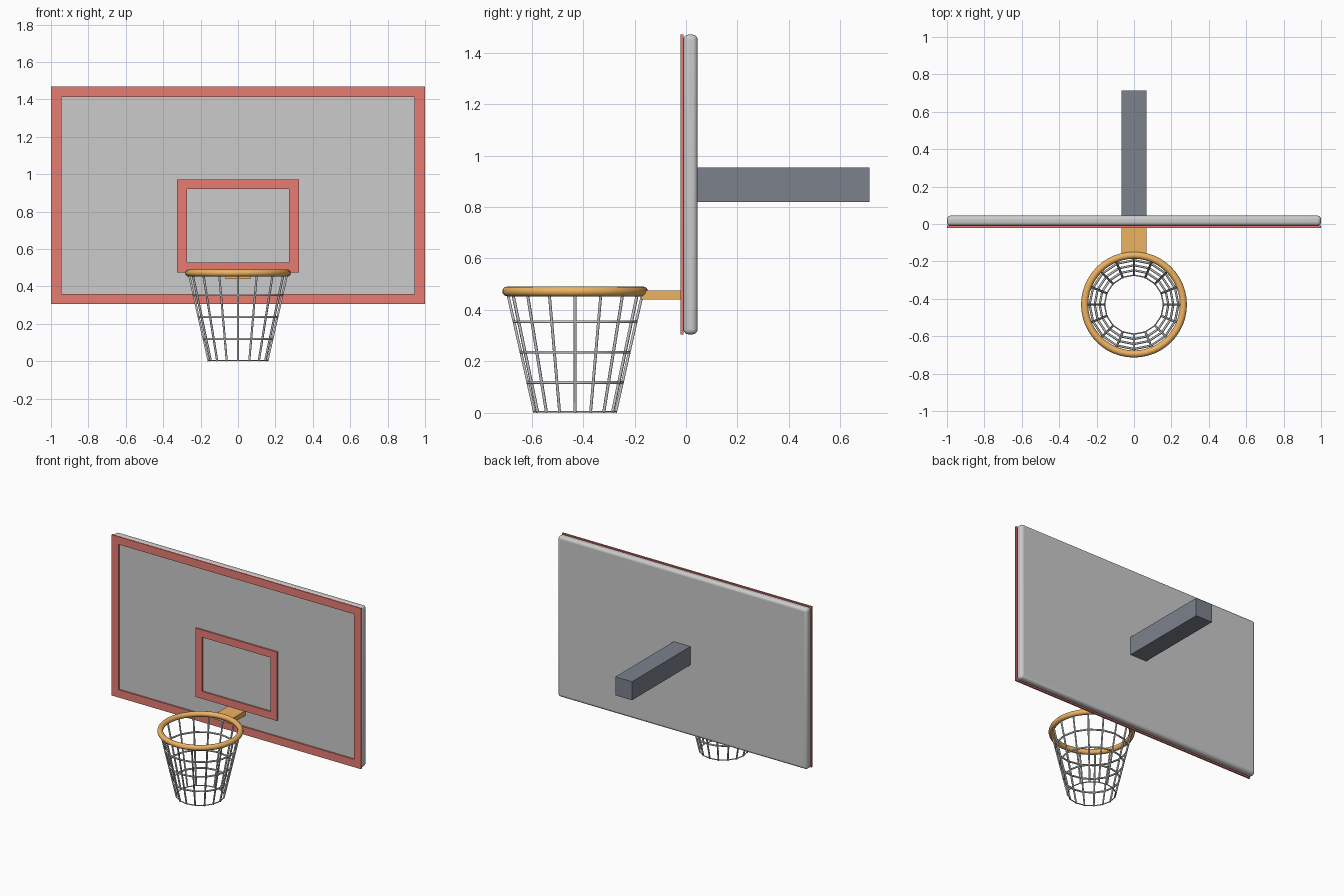
import bpy
import bmesh
from math import sin, cos, tau, radians

if "Cube" in bpy.data.objects:
    bpy.data.objects.remove(bpy.data.objects["Cube"])


def material(name, rgb):
    m = bpy.data.materials.new(name)
    m.diffuse_color = (*rgb, 1)
    m.use_nodes = True
    m.node_tree.nodes["Principled BSDF"].inputs["Base Color"].default_value = m.diffuse_color
    return m


RED = material("red_paint", (0.8, 0.2, 0.17))
ORANGE = material("orange_paint", (0.85, 0.45, 0.12))
STEEL = material("dark_steel", (0.2, 0.22, 0.26))


def box(name, lo, hi, mat=None):
    bpy.ops.mesh.primitive_cube_add(size=1, location=[(a + b) / 2 for a, b in zip(lo, hi)])
    ob = bpy.context.object
    ob.name = name
    ob.scale = [b - a for a, b in zip(lo, hi)]
    bpy.ops.object.transform_apply(location=False, rotation=False, scale=True)
    if mat:
        ob.data.materials.append(mat)
    return ob


def frame(name, half_x, z0, z1, width, y_front, y_back):
    """Rectangular border with a flat section."""
    bm = bmesh.new()
    loops = []
    for y in (y_front, y_back):
        for w in (0, width):
            h, a, b = half_x - w, z0 + w, z1 - w
            loops.append([bm.verts.new((x, y, z)) for x, z in
                          ((-h, a), (h, a), (h, b), (-h, b))])
    of, nf, ob_, nb = loops
    for p, q in ((of, nf), (nf, nb), (nb, ob_), (ob_, of)):
        for i in range(4):
            j = (i + 1) % 4
            bm.faces.new((p[i], p[j], q[j], q[i]))
    bmesh.ops.recalc_face_normals(bm, faces=bm.faces)
    me = bpy.data.meshes.new(name)
    bm.to_mesh(me)
    bm.free()
    ob = bpy.data.objects.new(name, me)
    bpy.context.collection.objects.link(ob)
    me.materials.append(RED)


# Backboard with rounded edges
board = box("backboard", (-1, -0.01, 0.305), (1, 0.045, 1.47))
bev = board.modifiers.new("round_edges", "BEVEL")
bev.width = 0.02
bev.segments = 4
bpy.ops.object.shade_smooth_by_angle(angle=radians(35))

# Painted borders
frame("outer_border", 1.0, 0.305, 1.47, 0.056, -0.021, -0.009)
frame("target_border", 0.327, 0.475, 0.973, 0.053, -0.021, -0.009)

# Support arm and rim bracket
box("support_arm", (-0.067, 0.04, 0.82), (0.067, 0.714, 0.954), STEEL)
box("rim_bracket", (-0.067, -0.175, 0.441), (0.067, -0.01, 0.476), ORANGE)

# Rim
CY, RIM_Z, RIM_R = -0.431, 0.472, 0.264
bpy.ops.mesh.primitive_torus_add(location=(0, CY, RIM_Z), major_radius=RIM_R,
                                 minor_radius=0.019, major_segments=48, minor_segments=12)
rim = bpy.context.object
rim.name = "rim"
rim.data.materials.append(ORANGE)
bpy.ops.object.shade_smooth()

# Net: 16 straight cords tapering down, tied by four hoops
cu = bpy.data.curves.new("net", "CURVE")
cu.dimensions = "3D"
cu.bevel_depth = 0.006
cu.bevel_resolution = 1
cu.use_fill_caps = True
CORDS, LOW_R = 16, 0.157


def net_point(k, z):
    r = LOW_R + (RIM_R - LOW_R) * z / RIM_Z
    a = tau * k / CORDS
    return (r * cos(a), CY + r * sin(a), z)


def cord(points, cyclic=False, radius=1.0):
    s = cu.splines.new("POLY")
    s.points.add(len(points) - 1)
    for p, co in zip(s.points, points):
        p.co = (*co, 1)
        p.radius = radius
    s.use_cyclic_u = cyclic


for k in range(CORDS):
    cord([net_point(k, 0.001), net_point(k, RIM_Z)])
for z, rad in ((0.004, 0.6), (0.118, 1), (0.236, 1), (0.354, 1)):
    cord([net_point(k, z) for k in range(CORDS)], True, rad)
bpy.context.collection.objects.link(bpy.data.objects.new("net", cu))
